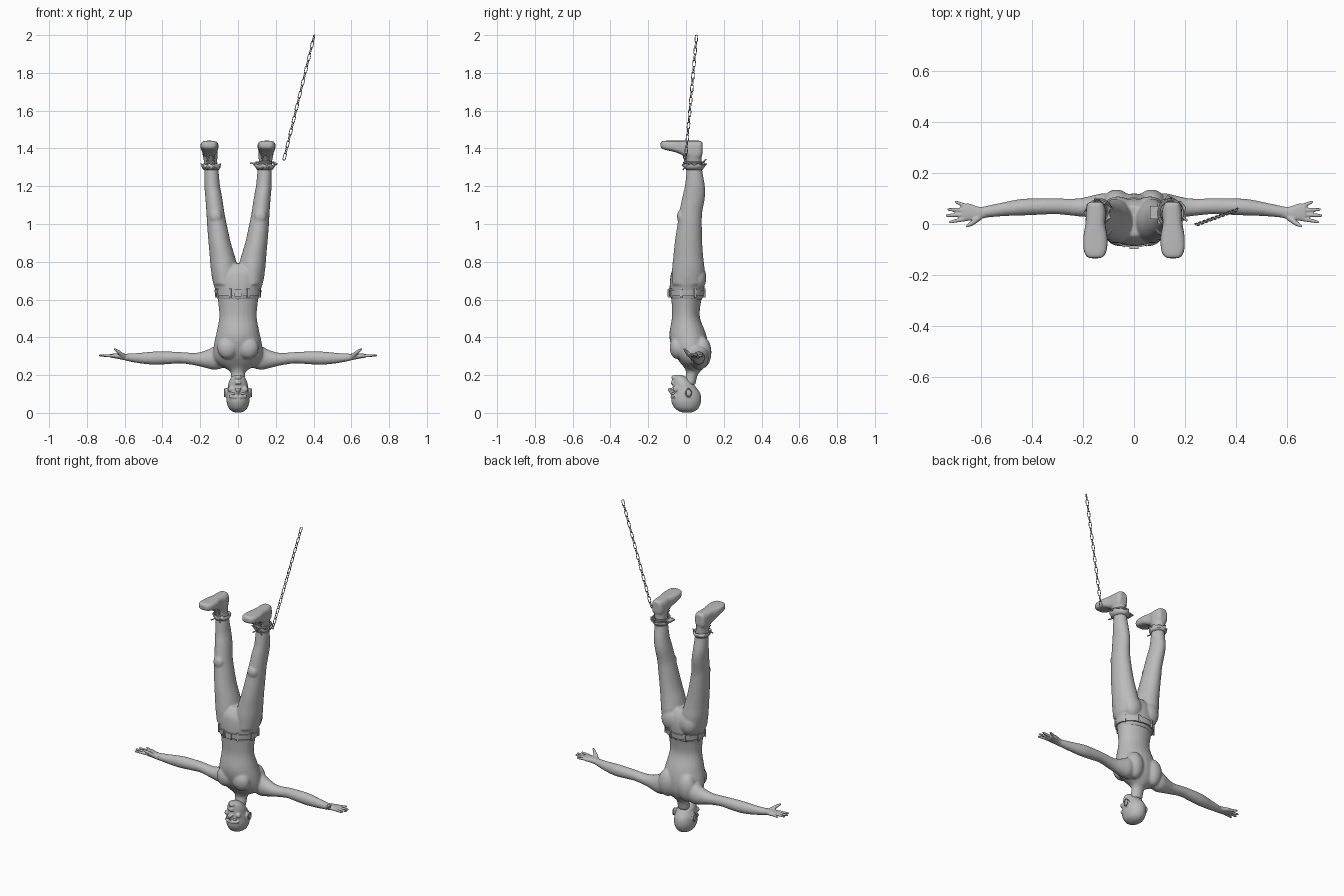
import bpy, bmesh, math
from math import sin, cos, pi
from mathutils import Matrix, Vector

cube = bpy.data.objects.get("Cube")
if cube:
    bpy.data.objects.remove(cube, do_unlink=True)

grey = bpy.data.materials.new("plain_grey")
grey.use_nodes = True
grey.diffuse_color = (0.5, 0.5, 0.5, 1)
grey.node_tree.nodes["Principled BSDF"].inputs["Base Color"].default_value = (0.5, 0.5, 0.5, 1)


def finish(name, bm, voxel=0, smooth=0, sharp=35):
    """Turn a bmesh into an object, optionally fusing its overlapping parts."""
    bmesh.ops.recalc_face_normals(bm, faces=bm.faces[:])
    mesh = bpy.data.meshes.new(name)
    bm.to_mesh(mesh)
    bm.free()
    mesh.materials.append(grey)
    obj = bpy.data.objects.new(name, mesh)
    bpy.context.collection.objects.link(obj)
    if voxel:
        fuse = obj.modifiers.new("fuse", 'REMESH')
        fuse.mode = 'VOXEL'
        fuse.voxel_size = voxel
        fuse.use_smooth_shade = True
        soften = obj.modifiers.new("soften", 'SMOOTH')
        soften.factor = 0.5
        soften.iterations = smooth
    else:
        bpy.ops.object.select_all(action='DESELECT')
        obj.select_set(True)
        bpy.context.view_layer.objects.active = obj
        bpy.ops.object.shade_smooth_by_angle(angle=math.radians(sharp))
    return obj


def spline(rows, steps=4):
    """Catmull-Rom interpolation through rows of numbers."""
    out = []
    for i in range(len(rows) - 1):
        a, b, c, d = (rows[max(0, min(len(rows) - 1, i + k))] for k in (-1, 0, 1, 2))
        for j in range(steps):
            t = j / steps
            out.append([q + t / 2 * (r - p + t * (2 * p - 5 * q + 4 * r - s + t * (3 * (q - r) + s - p)))
                        for p, q, r, s in zip(a, b, c, d)])
    return out + [list(rows[-1])]


def loft(bm, rows, axis='z', side=1, square=1.0, sides=24, steps=4):
    """Skin sections given as (position, low a, high a, low b, high b)."""
    rings = []
    for t, a0, a1, b0, b1 in spline(rows, steps):
        ring = []
        for i in range(sides):
            c, s = cos(2 * pi * i / sides), sin(2 * pi * i / sides)
            a = (a0 + a1) / 2 + (a1 - a0) / 2 * math.copysign(abs(c) ** square, c)
            b = (b0 + b1) / 2 + (b1 - b0) / 2 * math.copysign(abs(s) ** square, s)
            x, y, z = {'x': (t, a, b), 'y': (a, t, b), 'z': (a, b, t)}[axis]
            ring.append(bm.verts.new((x * side, y, z)))
        rings.append(ring)
    for lo, hi in zip(rings, rings[1:]):
        for i in range(sides):
            k = (i + 1) % sides
            bm.faces.new((lo[i], lo[k], hi[k], hi[i]))
    bm.faces.new(rings[0])
    bm.faces.new(rings[-1])


def column(bm, rows, square=1.0):
    """Loft symmetric about x = 0: rows are (z, half width, back y, front y)."""
    loft(bm, [(z, -w, w, y0, y1) for z, w, y0, y1 in rows], square=square)


def blob(bm, centre, radii):
    bmesh.ops.create_uvsphere(bm, u_segments=20, v_segments=12, radius=1,
                              matrix=Matrix.Translation(centre) @ Matrix.Diagonal((*radii, 1)))


def box(bm, centre, size, turn=0):
    bmesh.ops.create_cube(bm, size=1, matrix=Matrix.Translation(centre)
                          @ Matrix.Rotation(turn, 4, 'Z') @ Matrix.Diagonal((*size, 1)))


def rod(bm, p, q, r0, r1):
    """Tapered limb with rounded ends."""
    p, q = Vector(p), Vector(q)
    turn = (q - p).to_track_quat('Z', 'Y').to_matrix().to_4x4()
    bmesh.ops.create_cone(bm, cap_ends=True, segments=12, radius1=r0, radius2=r1,
                          depth=(q - p).length, matrix=Matrix.Translation((p + q) / 2) @ turn)
    blob(bm, p, (r0,) * 3)
    blob(bm, q, (r1,) * 3)


def hoop(bm, matrix, rx, ry, tube, stretch=0, n=16, m=6):
    """Oval ring; stretch adds straight sides to make a chain link."""
    grid = []
    for i in range(n):
        a = 2 * pi * (i + 0.5) / n
        grid.append([bm.verts.new(matrix @ Vector((
            (rx + tube * cos(2 * pi * j / m)) * cos(a),
            (ry + tube * cos(2 * pi * j / m)) * sin(a) + math.copysign(stretch, sin(a)),
            tube * sin(2 * pi * j / m)))) for j in range(m)])
    for i in range(n):
        for j in range(m):
            u, v = grid[i], grid[(i + 1) % n]
            bm.faces.new((u[j], v[j], v[(j + 1) % m], u[(j + 1) % m]))


# Torso and arms
bm = bmesh.new()
column(bm, [(.15, .036, -.015, .05), (.2, .037, 0, .062), (.222, .045, -.002, .08),
            (.24, .075, -.01, .095), (.265, .115, -.03, .108), (.3, .132, -.055, .118),
            (.36, .128, -.08, .118), (.42, .115, -.088, .105), (.5, .1, -.075, .075),
            (.56, .102, -.075, .075), (.64, .114, -.08, .09)])
arm = [(.07, .03, .11, .24, .35), (.12, .02, .12, .228, .355), (.16, .025, .112, .235, .335),
       (.22, .03, .1, .25, .318), (.3, .038, .1, .262, .322), (.37, .036, .1, .258, .325),
       (.44, .033, .098, .255, .325), (.52, .03, .083, .262, .318), (.6, .022, .066, .277, .313)]
for s in (1, -1):
    loft(bm, arm, 'x', s)
    blob(bm, (s * .068, .085, .32), (.055, .05, .085))    # shoulder blade
    blob(bm, (s * .055, -.045, .345), (.055, .042, .06))  # chest
finish("torso_and_arms", bm, .006, 6)

# Hands
for s, label in ((1, "left"), (-1, "right")):
    bm = bmesh.new()
    loft(bm, [(.575, .025, .066, .274, .311), (.61, .018, .068, .281, .314),
              (.645, .012, .08, .288, .314), (.67, .015, .077, .291, .313)], 'x', s, .8)
    for y0, x1, y1 in ((.02, .718, .008), (.037, .731, .033), (.054, .725, .057), (.07, .695, .086)):
        rod(bm, (s * .66, y0, .302), (s * x1, y1, .304), .0095, .006)
    rod(bm, (s * .607, .024, .302), (s * .632, .004, .322), .012, .01)
    rod(bm, (s * .632, .004, .322), (s * .652, -.008, .337), .01, .006)
    finish(label + "_hand", bm, .004, 2)

# Head with face, crown downwards
bm = bmesh.new()
column(bm, [(.001, .012, -.015, .025), (.008, .03, -.035, .045), (.025, .049, -.06, .066),
            (.06, .061, -.077, .08), (.1, .06, -.075, .077), (.13, .055, -.071, .058),
            (.16, .05, -.069, .035), (.185, .038, -.066, .01), (.2, .02, -.055, -.02)])
rod(bm, (0, -.072, .095), (0, -.085, .123), .007, .011)
blob(bm, (0, -.07, .155), (.02, .012, .005))
blob(bm, (0, -.068, .166), (.018, .011, .006))
blob(bm, (0, -.06, .187), (.02, .018, .014))
for s in (1, -1):
    rod(bm, (s * .012, -.075, .084), (s * .042, -.061, .087), .008, .007)
    blob(bm, (s * .01, -.078, .126), (.008, .009, .006))
    blob(bm, (s * .038, -.052, .125), (.016, .016, .016))
    blob(bm, (s * .064, .012, .108), (.009, .018, .026))
finish("head", bm, .004, 3)
bm = bmesh.new()
for s in (1, -1):
    blob(bm, (s * .024, -.066, .102), (.011, .01, .007))
    hoop(bm, Matrix.Translation((s * .072, .014, .107)) @ Matrix.Rotation(pi / 2, 4, 'Y'),
         .021, .015, .003)
finish("eyes_and_ear_rims", bm)

# Trousers
bm = bmesh.new()
column(bm, [(.6, .108, -.078, .085), (.64, .117, -.086, .096), (.7, .135, -.085, .1),
            (.75, .141, -.075, .092), (.79, .12, -.045, .07)])
leg = [(.68, .01, .13, -.075, .09), (.76, .003, .144, -.074, .098), (.82, .014, .149, -.068, .092),
       (.9, .038, .156, -.06, .086), (1, .06, .164, -.045, .084), (1.06, .072, .167, -.036, .086),
       (1.14, .084, .173, -.02, .1), (1.2, .095, .178, -.006, .1), (1.27, .102, .178, .002, .088),
       (1.32, .108, .176, .006, .082)]
for s in (1, -1):
    loft(bm, leg, 'z', s)
    blob(bm, (s * .062, .062, .715), (.058, .046, .07))   # seat
    blob(bm, (s * .118, -.028, 1.04), (.032, .02, .035))  # knee
finish("trousers", bm, .006, 4)

# Belt, loops and buckle
bm = bmesh.new()
column(bm, [(.618, .12, -.09, .1), (.65, .125, -.092, .104)])
finish("belt", bm)
bm = bmesh.new()
for k in range(8):
    a = 2 * pi * k / 8 + .45
    box(bm, (.122 * cos(a), .006 + .097 * sin(a), .634), (.008, .012, .048), a)
box(bm, (0, -.093, .634), (.036, .008, .036))
finish("belt_loops_and_buckle", bm)

# Boots, soles upwards
shoe = [(-.134, .135, .17, 1.408, 1.43), (-.126, .118, .186, 1.398, 1.439), (-.1, .106, .197, 1.39, 1.441),
        (-.05, .104, .198, 1.378, 1.441), (0, .112, .19, 1.355, 1.441), (.05, .11, .188, 1.34, 1.441),
        (.078, .118, .182, 1.35, 1.44), (.087, .13, .168, 1.37, 1.43)]
shaft = [(1.285, .104, .18, .002, .085), (1.33, .11, .18, .0, .083),
         (1.37, .108, .188, -.012, .084), (1.42, .11, .188, -.01, .085)]
for s, label in ((1, "left"), (-1, "right")):
    bm = bmesh.new()
    loft(bm, shoe, 'y', s, .65)
    loft(bm, shaft, 'z', s)
    finish(label + "_boot", bm, .005, 2)
    bm = bmesh.new()
    for k in range(5):                                    # crossed laces
        z, y = 1.305 + k * .015, -.001 - max(0, k - 1) * .006
        for d in (-1, 1):
            rod(bm, (s * .145 - d * .02, y, z), (s * .145 + d * .02, y, z + .012), .003, .003)
    for d in (-1, 1):
        rod(bm, (s * .145, -.004, 1.305), (s * .145 + d * .03, -.015, 1.288), .003, .004)
    finish(label + "_laces", bm)

# Ragged trouser hems, wider on the shackled ankle
for s, label, flare in ((1, "left", .014), (-1, "right", .004)):
    bm = bmesh.new()
    n, rings = 18, []
    for grow, z, jag in ((-.002, 1.288, 0), (.006, 1.3, 0), (flare, 1.312, .009)):
        rings.append([bm.verts.new((
            s * .142 + (.039 + grow + jag * (i % 2)) * cos(2 * pi * i / n),
            .044 + (.043 + grow + jag * (i % 3 - 1)) * sin(2 * pi * i / n),
            z + jag * (i % 2))) for i in range(n)])
    for lo, hi in zip(rings, rings[1:]):
        for i in range(n):
            k = (i + 1) % n
            bm.faces.new((lo[i], lo[k], hi[k], hi[i]))
    obj = finish(label + "_hem", bm)
    obj.modifiers.new("thickness", 'SOLIDIFY').thickness = .004

# Ankle shackle with lugs
bm = bmesh.new()
hoop(bm, Matrix.Translation((.143, .042, 1.325)), .046, .052, .006, n=24, m=8)
box(bm, (.08, .045, 1.322), (.035, .05, .008))
rod(bm, (.185, .03, 1.325), (.205, .015, 1.318), .005, .005)
rod(bm, (.145, .09, 1.325), (.145, .105, 1.342), .005, .003)
finish("ankle_shackle", bm)

# Chain of alternating links
bm = bmesh.new()
start, end, count = Vector((.243, -.003, 1.34)), Vector((.404, .056, 1.998)), 20
along = (end - start).normalized()
turn = along.to_track_quat('Y', 'Z').to_matrix().to_4x4()
pitch = (end - start).length / count
for k in range(count):
    spot = Matrix.Translation(start + along * pitch * (k + .5))
    hoop(bm, spot @ turn @ Matrix.Rotation(pi / 4 + pi / 2 * (k % 2), 4, 'Y'),
         .0075, .0075, .0022, stretch=.0115)
finish("chain", bm, sharp=60)
